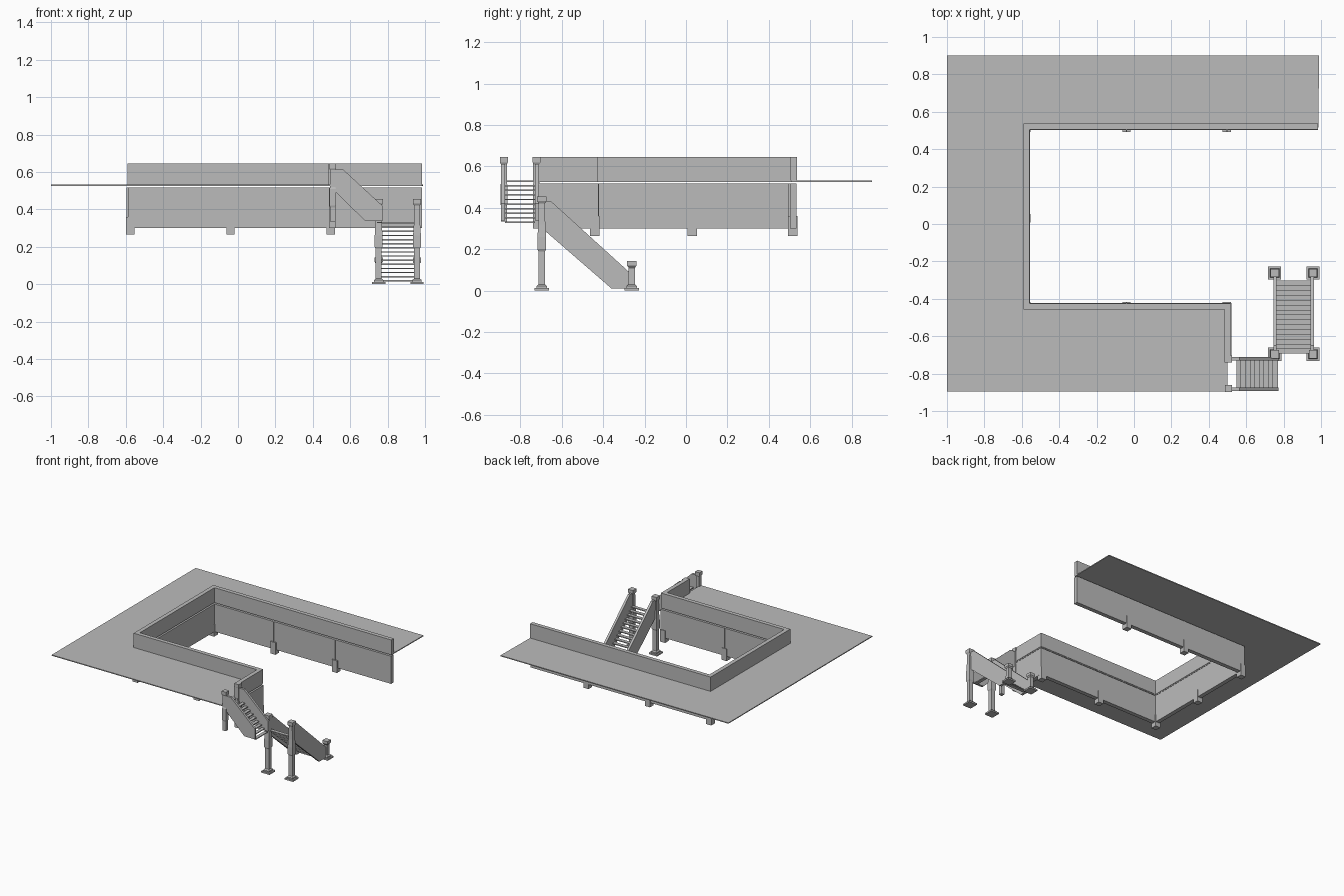
import bpy, bmesh
from mathutils import Vector

if "Cube" in bpy.data.objects:
    bpy.data.objects.remove(bpy.data.objects["Cube"], do_unlink=True)

grey = bpy.data.materials.new("plain_grey")
grey.use_nodes = True
grey.diffuse_color = (0.5, 0.5, 0.5, 1)
grey.node_tree.nodes["Principled BSDF"].inputs["Base Color"].default_value = (0.5, 0.5, 0.5, 1)


def finish(name, bm):
    bmesh.ops.recalc_face_normals(bm, faces=bm.faces)
    mesh = bpy.data.meshes.new(name)
    bm.to_mesh(mesh)
    bm.free()
    mesh.materials.append(grey)
    obj = bpy.data.objects.new(name, mesh)
    bpy.context.collection.objects.link(obj)


def prism(name, points, axis, lo, hi):
    """Extrude a flat outline along the given axis from lo to hi."""
    place = {"x": lambda a, b: (lo, a, b),
             "y": lambda a, b: (a, lo, b),
             "z": lambda a, b: (a, b, lo)}[axis]
    bm = bmesh.new()
    face = bm.faces.new([bm.verts.new(place(*p)) for p in points])
    new = bmesh.ops.extrude_face_region(bm, geom=[face])["geom"]
    shift = Vector([(hi - lo) * (axis == k) for k in "xyz"])
    bmesh.ops.translate(bm, vec=shift, verts=[v for v in new if isinstance(v, bmesh.types.BMVert)])
    finish(name, bm)


def box(name, x, y, z0, z1, wide, deep):
    w, d = wide / 2, deep / 2
    prism(name, [(x - w, y - d), (x + w, y - d), (x + w, y + d), (x - w, y + d)], "z", z0, z1)


def post(name, x, y, sections):
    """Square post from one stacked profile of (height, width) pairs."""
    bm = bmesh.new()
    rings = []
    for z, width in sections:
        h = width / 2
        rings.append([bm.verts.new((x + a * h, y + b * h, z))
                      for a, b in ((-1, -1), (1, -1), (1, 1), (-1, 1))])
    for low, high in zip(rings, rings[1:]):
        for i in range(4):
            j = (i + 1) % 4
            bm.faces.new((low[i], low[j], high[j], high[i]))
    bm.faces.new(rings[0])
    bm.faces.new(rings[-1])
    finish(name, bm)


def wall_path(d):
    """Courtyard edge, moved d towards the deck."""
    return [(0.985, 0.502 + d), (-0.556 - d, 0.502 + d), (-0.556 - d, -0.422 - d),
            (0.52 - d, -0.422 - d), (0.52 - d, -0.74)]


def band(inner, outer):
    return wall_path(inner) + wall_path(outer)[::-1]


# Deck, parapet and hanging skirt around the courtyard
deck = [(0.99, 0.9), (-1, 0.9), (-1, -0.895), (0.5, -0.895), (0.5, -0.74)]
prism("deck", deck + wall_path(0.006)[::-1], "z", 0.525, 0.532)
prism("parapet", band(0.003, 0.035), "z", 0.532, 0.645)
prism("skirt", band(0, 0.033), "z", 0.30, 0.518)

# Support brackets below the skirt, with slim joint strips above them
supports = [(x, y) for y in (0.515, -0.44) for x in (-0.575, -0.04, 0.497)] + [(-0.575, 0.03)]
for i, (x, y) in enumerate(supports):
    box(f"support_bracket_{i}", x, y, 0.265, 0.36, 0.045, 0.046)
    if i in (1, 2, 4):
        box(f"joint_strip_{i}", x, y, 0.36, 0.518, 0.006, 0.04)
    if (x, y) == supports[-1]:
        box(f"joint_strip_{i}", x, y, 0.36, 0.518, 0.04, 0.006)

# Upper flight: solid side panels and open treads
upper_side = [(0.515, 0.613), (0.563, 0.613), (0.772, 0.42), (0.772, 0.338), (0.68, 0.338), (0.515, 0.5)]
for name, y in (("front", -0.893), ("back", -0.73)):
    prism(f"upper_stair_panel_{name}", upper_side, "y", y, y + 0.018)
for i in range(9):
    z = 0.51 - 0.022 * i
    box(f"upper_tread_{i}", 0.56 + 0.0245 * i, -0.8025, z - 0.007, z, 0.026, 0.147)

# Lower flight
lower_side = [(-0.70, 0.43), (-0.65, 0.43), (-0.275, 0.09), (-0.275, 0.01), (-0.36, 0.01), (-0.70, 0.305)]
for name, x in (("right", 0.745), ("left", 0.945)):
    prism(f"lower_stair_panel_{name}", lower_side, "x", x, x + 0.018)
for i in range(15):
    z = 0.33 - 0.022 * i
    box(f"lower_tread_{i}", 0.854, -0.68 + 0.026 * i, z - 0.007, z, 0.184, 0.027)

# Posts of both flights
top_post = [(0.335, 0.028), (0.41, 0.028), (0.42, 0.034), (0.51, 0.034), (0.52, 0.028), (0.61, 0.028),
            (0.62, 0.038), (0.645, 0.038)]
tall_post = [(0, 0.072), (0.012, 0.072), (0.012, 0.05), (0.022, 0.05), (0.03, 0.032), (0.19, 0.032),
             (0.2, 0.042), (0.26, 0.042), (0.32, 0.034), (0.42, 0.03), (0.432, 0.044), (0.456, 0.044)]
newel = [(0, 0.07), (0.012, 0.07), (0.012, 0.05), (0.022, 0.05), (0.03, 0.032), (0.11, 0.03),
         (0.12, 0.044), (0.142, 0.044)]
for name, y in (("front", -0.88), ("back", -0.722)):
    post(f"top_post_{name}", 0.506, y, top_post)
for name, x in (("right", 0.752), ("left", 0.957)):
    post(f"tall_post_{name}", x, -0.697, tall_post)
    post(f"newel_post_{name}", x, -0.262, newel)
